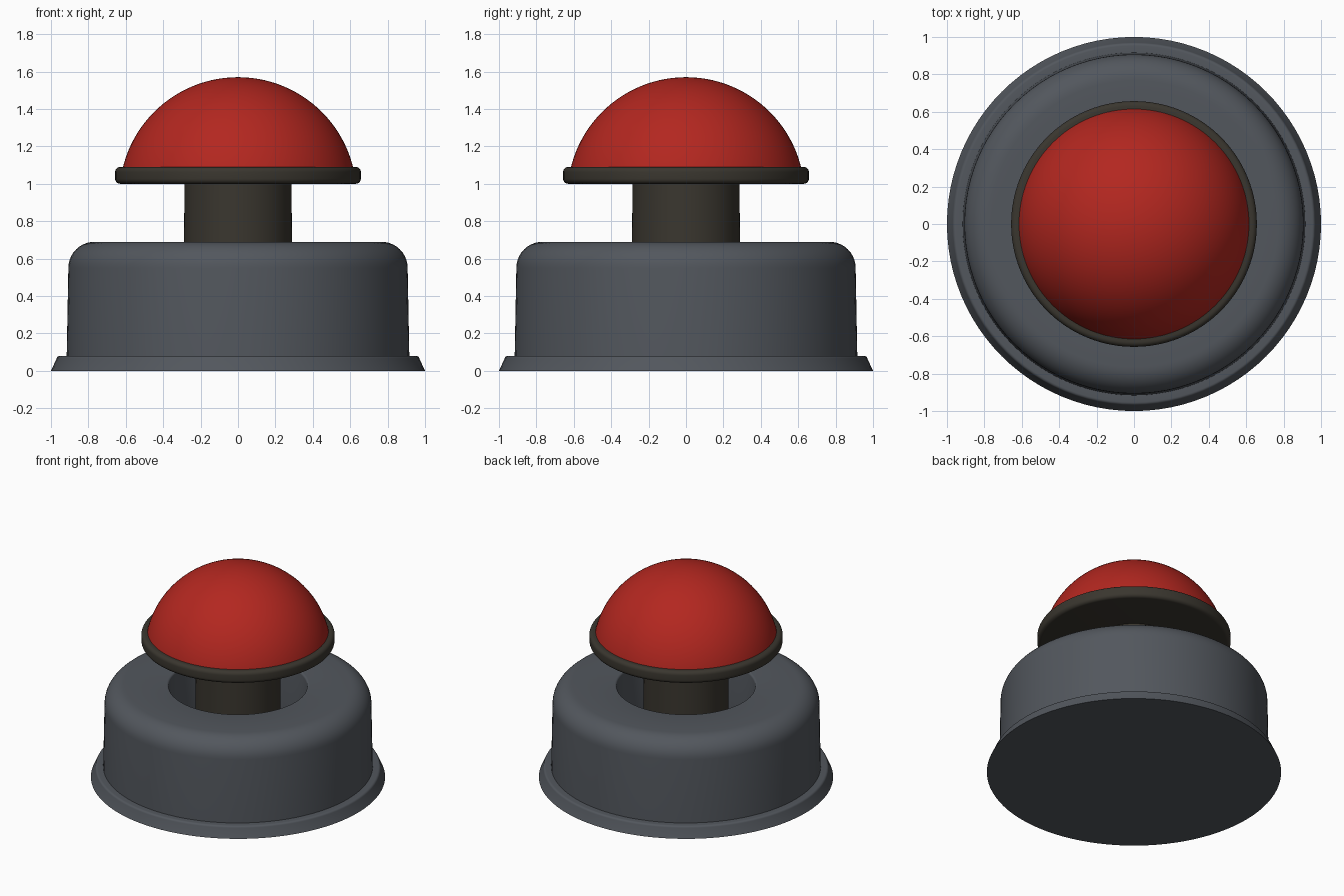
import bpy, bmesh, math

if "Cube" in bpy.data.objects:
    bpy.data.objects.remove(bpy.data.objects["Cube"])

SEGMENTS = 96


def material(name, rgb):
    mat = bpy.data.materials.new(name)
    mat.diffuse_color = (*rgb, 1)
    mat.use_nodes = True
    mat.node_tree.nodes["Principled BSDF"].inputs["Base Color"].default_value = mat.diffuse_color
    return mat


def arc(cx, cz, r, start, end, steps=8):
    """Points on a circular arc in the (radius, z) plane, angles in degrees."""
    angles = [math.radians(start + (end - start) * i / steps) for i in range(steps + 1)]
    return [(cx + r * math.cos(a), cz + r * math.sin(a)) for a in angles]


def lathe(name, profile, mat):
    """Spin a (radius, z) profile around the z axis."""
    bm = bmesh.new()
    verts = [bm.verts.new((r, 0, z)) for r, z in profile]
    edges = [bm.edges.new(pair) for pair in zip(verts, verts[1:])]
    bmesh.ops.spin(bm, geom=verts + edges, axis=(0, 0, 1), cent=(0, 0, 0),
                   angle=math.tau, steps=SEGMENTS, use_duplicate=False)
    bmesh.ops.remove_doubles(bm, verts=bm.verts, dist=1e-4)
    bmesh.ops.recalc_face_normals(bm, faces=bm.faces)
    mesh = bpy.data.meshes.new(name)
    bm.to_mesh(mesh)
    bm.free()
    mesh.materials.append(mat)
    obj = bpy.data.objects.new(name, mesh)
    bpy.context.collection.objects.link(obj)
    bpy.ops.object.select_all(action='DESELECT')
    obj.select_set(True)
    bpy.context.view_layer.objects.active = obj
    bpy.ops.object.shade_smooth_by_angle(angle=math.radians(35))
    return obj


grey = material("housing_grey", (0.085, 0.095, 0.11))
dark = material("dark_metal", (0.042, 0.037, 0.028))
red = material("button_red", (0.45, 0.02, 0.014))

# Housing: flared foot, rounded shoulder and a central well
lathe("housing",
      [(0, 0), (1.0, 0), (0.97, 0.065)]
      + arc(0.953, 0.063, 0.017, 20, 90, 4)
      + [(0.916, 0.08), (0.907, 0.55)]
      + arc(0.767, 0.55, 0.14, 0, 90, 10)
      + arc(0.485, 0.675, 0.015, 90, 180, 4)
      + [(0.47, 0.25), (0, 0.25)], grey)

# Plunger stem rising out of the well
lathe("stem", [(0, 0.25), (0.292, 0.25), (0.286, 1.02), (0, 1.02)], dark)

# Collar plate under the button
lathe("collar",
      [(0, 1.0)]
      + arc(0.63, 1.027, 0.027, -90, 0, 6)
      + arc(0.63, 1.063, 0.027, 0, 90, 6)
      + [(0.6, 1.09), (0, 1.09)], dark)

# Domed push button, a cap of a sphere
R, CZ = 0.634, 0.936
low = math.degrees(math.asin((1.07 - CZ) / R))
lathe("button_dome", [(0, 1.07)] + arc(0, CZ, R, low, 90, 24), red)
